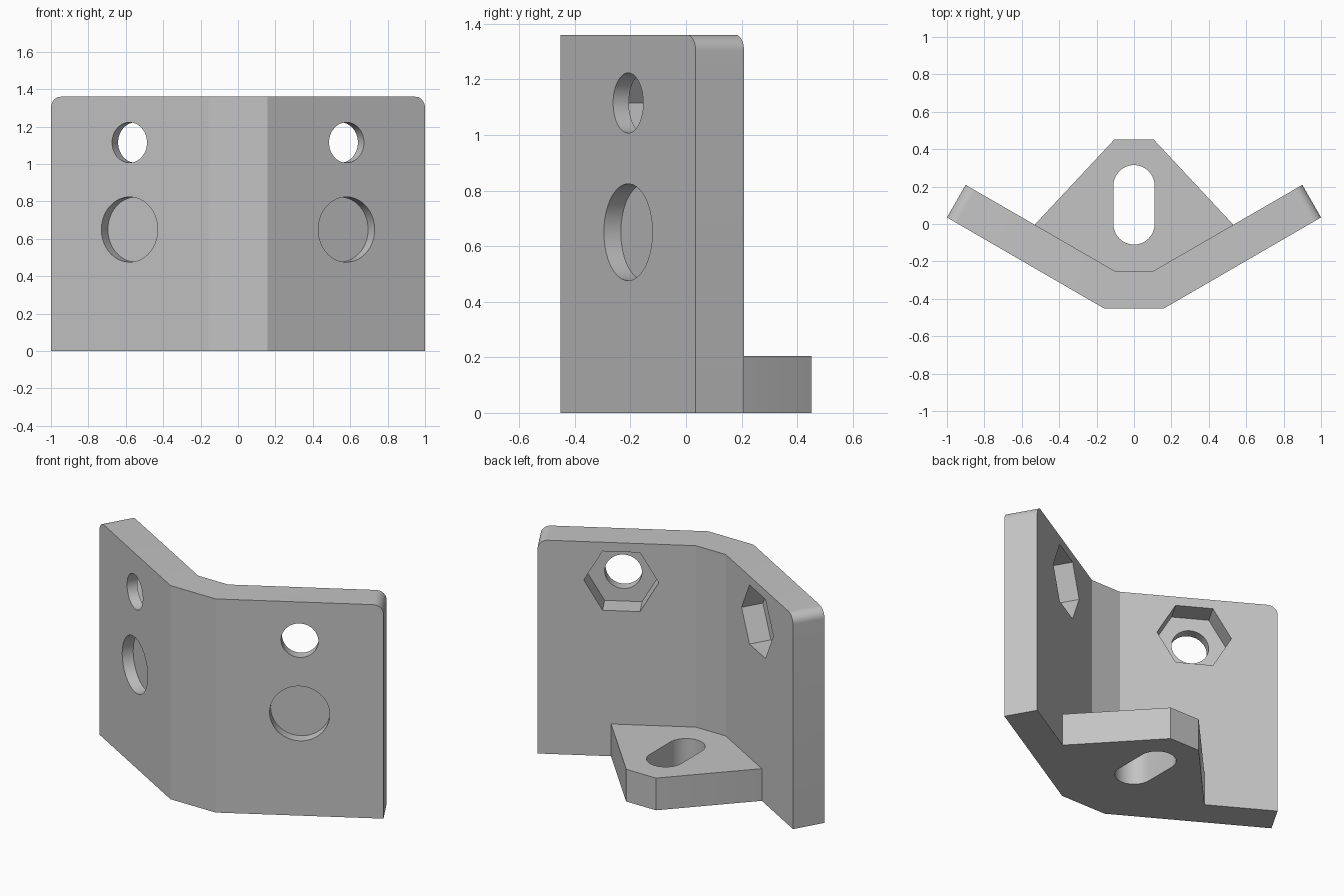
import bpy, bmesh, math
from mathutils import Matrix, Vector

if "Cube" in bpy.data.objects:
    bpy.data.objects.remove(bpy.data.objects["Cube"])

H, T = 1.36, 0.20          # wall height and thickness
ANGLE = math.radians(30)   # wing angle

grey = bpy.data.materials.new("grey")
grey.diffuse_color = (0.55, 0.55, 0.55, 1)
grey.use_nodes = True
grey.node_tree.nodes["Principled BSDF"].inputs["Base Color"].default_value = grey.diffuse_color


def prism(name, outline, z0, z1, matrix=Matrix()):
    """Extrude a flat outline from z0 to z1."""
    bm = bmesh.new()
    face = bm.faces.new([bm.verts.new((x, y, z0)) for x, y in outline])
    ext = bmesh.ops.extrude_face_region(bm, geom=[face])
    for v in ext["geom"]:
        if isinstance(v, bmesh.types.BMVert):
            v.co.z = z1
    bmesh.ops.recalc_face_normals(bm, faces=bm.faces)
    bm.transform(matrix)
    mesh = bpy.data.meshes.new(name)
    bm.to_mesh(mesh)
    bm.free()
    mesh.materials.append(grey)
    ob = bpy.data.objects.new(name, mesh)
    bpy.context.collection.objects.link(ob)
    return ob


def ring(r, n, cx=0, cy=0, start=0.0, sweep=math.tau, closed=True):
    d = n if closed else n - 1
    return [(cx + r * math.cos(start + sweep * i / d),
             cy + r * math.sin(start + sweep * i / d)) for i in range(n)]


def combine(target, other, operation):
    """Apply a boolean and remove the helper."""
    mod = target.modifiers.new("bool", 'BOOLEAN')
    mod.operation, mod.solver, mod.object = operation, 'EXACT', other
    bpy.context.view_layer.objects.active = target
    bpy.ops.object.modifier_apply(modifier=mod.name)
    bpy.data.objects.remove(other, do_unlink=True)


def mirrored(half):
    return half + [(-x, y) for x, y in reversed(half)]


# Bent wall with two wings
bracket = prism("corner_bracket", [
    (-1, 0.035), (-0.159, -0.452), (0.159, -0.452), (1, 0.035),
    (0.9, 0.209), (0.105, -0.25), (-0.105, -0.25), (-0.9, 0.209)], 0, H)

# Rounded upper corners at the wing ends
bm = bmesh.new()
bm.from_mesh(bracket.data)
ends = [e for e in bm.edges
        if all(v.co.z > H - 0.01 and abs(v.co.x) > 0.85 for v in e.verts)]
bmesh.ops.bevel(bm, geom=ends, offset=0.06, segments=10, profile=0.5, affect='EDGES')
bm.to_mesh(bracket.data)
bm.free()

# Foot plate, its front edge buried in the wall
foot = prism("foot", mirrored([
    (0.13, -0.35), (0.58, -0.09), (0.53, -0.003), (0.105, 0.452)]), 0, 0.205)
combine(bracket, foot, 'UNION')

# Slot through the foot
slot = (ring(0.11, 25, 0, 0.205, 0, math.pi, False)
        + ring(0.11, 25, 0, 0.0, math.pi, math.pi, False))
combine(bracket, prism("slot_cutter", slot, -0.1, 0.3), 'DIFFERENCE')

# Bolt hole, nut pocket and blind recess in each wing
for side in (-1, 1):
    depth = Vector((-side * math.sin(ANGLE), math.cos(ANGLE), 0))
    across = Vector((math.cos(ANGLE), side * math.sin(ANGLE), 0))
    for name, outline, z, d0, d1 in (
            ("bolt_cutter", ring(0.108, 64), 1.115, -0.1, 0.3),
            ("nut_cutter", ring(0.217, 6), 1.115, 0.065, 0.3),
            ("recess_cutter", ring(0.174, 64), 0.65, -0.1, 0.07)):
        m = Matrix((across, Vector((0, 0, 1)), depth)).transposed().to_4x4()
        m.translation = (side * 0.58, -0.208, z)
        cutter = prism(name, outline, d0, d1, m)
        # the basis may be left-handed, so fix the facing
        bm = bmesh.new()
        bm.from_mesh(cutter.data)
        bmesh.ops.recalc_face_normals(bm, faces=bm.faces)
        bm.to_mesh(cutter.data)
        bm.free()
        combine(bracket, cutter, 'DIFFERENCE')

# Smooth curved walls, crisp edges elsewhere
bpy.ops.object.select_all(action='DESELECT')
bracket.select_set(True)
bpy.context.view_layer.objects.active = bracket
bpy.ops.object.shade_smooth_by_angle(angle=math.radians(25))
